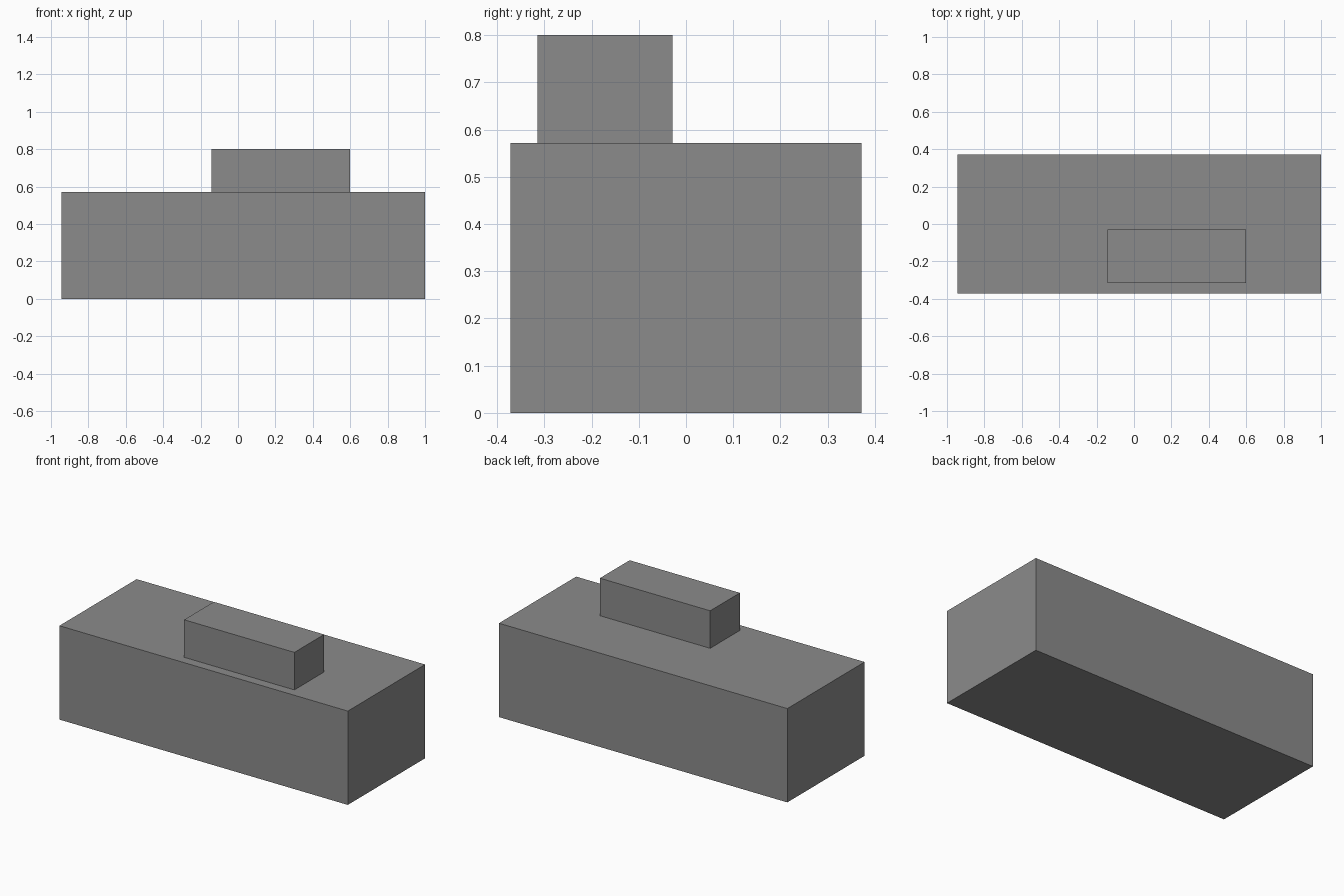
import bpy
import bmesh
from mathutils import Vector

cube = bpy.data.objects.get("Cube")
if cube:
    bpy.data.objects.remove(cube, do_unlink=True)

U = 2 / 35  # the whole model sits on a grid of 35 steps along its length

grey = bpy.data.materials.new("mid grey")
grey.use_nodes = True
grey.diffuse_color = (0.26, 0.26, 0.26, 1)
grey.node_tree.nodes["Principled BSDF"].inputs["Base Color"].default_value = (0.26, 0.26, 0.26, 1)


def finish(name, bm):
    mesh = bpy.data.meshes.new(name)
    bm.to_mesh(mesh)
    bm.free()
    mesh.materials.append(grey)
    obj = bpy.data.objects.new(name, mesh)
    bpy.context.collection.objects.link(obj)
    return obj


def box(name, low, high):
    """Flat-sided block between two corners given in grid steps."""
    low, high = Vector(low) * U, Vector(high) * U
    bm = bmesh.new()
    bmesh.ops.create_cube(bm, size=1)
    bmesh.ops.scale(bm, vec=high - low, verts=bm.verts)
    bmesh.ops.translate(bm, vec=(low + high) / 2, verts=bm.verts)
    return finish(name, bm)


def frame(name, x0, x1, half_y, z0, z1, border):
    """Rectangular ring facing along x, open in the middle."""
    bm = bmesh.new()
    outline = [(-half_y, z0), (half_y, z0), (half_y, z1), (-half_y, z1)]
    face = bm.faces.new([bm.verts.new(Vector((x0, y, z)) * U) for y, z in outline])
    bmesh.ops.inset_region(bm, faces=[face], thickness=border * U, use_even_offset=True)
    bmesh.ops.delete(bm, geom=[face], context='FACES')
    ring = bmesh.ops.extrude_face_region(bm, geom=bm.faces[:], use_keep_orig=True)
    moved = [g for g in ring["geom"] if isinstance(g, bmesh.types.BMVert)]
    bmesh.ops.translate(bm, vec=((x1 - x0) * U, 0, 0), verts=moved)
    bmesh.ops.recalc_face_normals(bm, faces=bm.faces[:])
    return finish(name, bm)


# Long main block
box("main_body", (-16.5, -6.5, 0), (17.5, 6.5, 10))
# Smaller block on the roof, towards the front
box("roof_block", (-2.5, -5.5, 10), (10.5, -0.5, 14))
# Raised frame low on the end wall
frame("end_frame", -17.5, -16.5, 2.5, 1, 5, 1)
